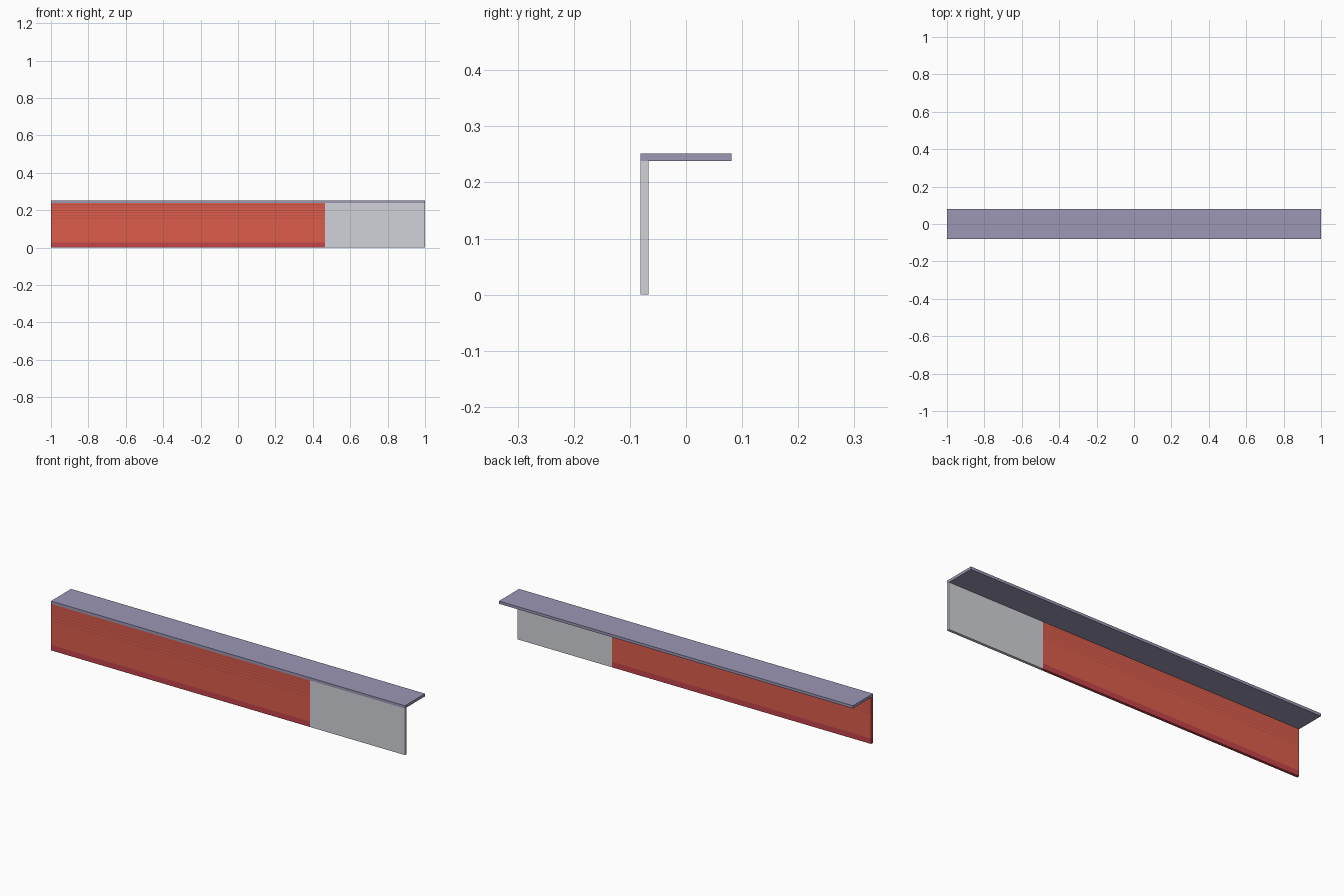
import bpy

if "Cube" in bpy.data.objects:
    bpy.data.objects.remove(bpy.data.objects["Cube"])


def material(name, color):
    m = bpy.data.materials.new(name)
    m.diffuse_color = (*color, 1)
    m.use_nodes = True
    m.node_tree.nodes["Principled BSDF"].inputs["Base Color"].default_value = m.diffuse_color
    return m


def box(name, x, y, z, mat=None):
    bpy.ops.mesh.primitive_cube_add(
        size=1, location=[(a[0] + a[1]) / 2 for a in (x, y, z)])
    o = bpy.context.object
    o.name = name
    o.scale = [a[1] - a[0] for a in (x, y, z)]
    bpy.ops.object.transform_apply(location=False, rotation=False, scale=True)
    if mat:
        o.data.materials.append(mat)
    return o


purple = material("purple", (0.33, 0.31, 0.46))
pale = material("pale_grey", (0.63, 0.65, 0.69))
red = material("red", (0.72, 0.11, 0.07))
line_red = material("line_red", (0.52, 0.08, 0.07))
dark_red = material("dark_red", (0.55, 0.06, 0.07))

FACE = (-0.081, -0.067)
LEFT = (-1.0, 0.465)
TOP = 0.238

# Top shelf
box("top_plate", (-1, 1), (-0.081, 0.081), (TOP, 0.252), purple)

# Plain end of the front panel
box("plain_panel", (0.465, 1), FACE, (0, TOP), pale)

# Red panel with dark bottom band and thin pinstripes near the top
box("bottom_band", LEFT, FACE, (0, 0.028), dark_red)
z = 0.028
for i, s in enumerate((0.152, 0.168, 0.184, 0.198, 0.212, 0.226)):
    box(f"red_panel_{i}", LEFT, FACE, (z, s), red)
    box(f"pinstripe_{i}", LEFT, FACE, (s, s + 0.003), line_red)
    z = s + 0.003
box("red_panel_top", LEFT, FACE, (z, TOP), red)
